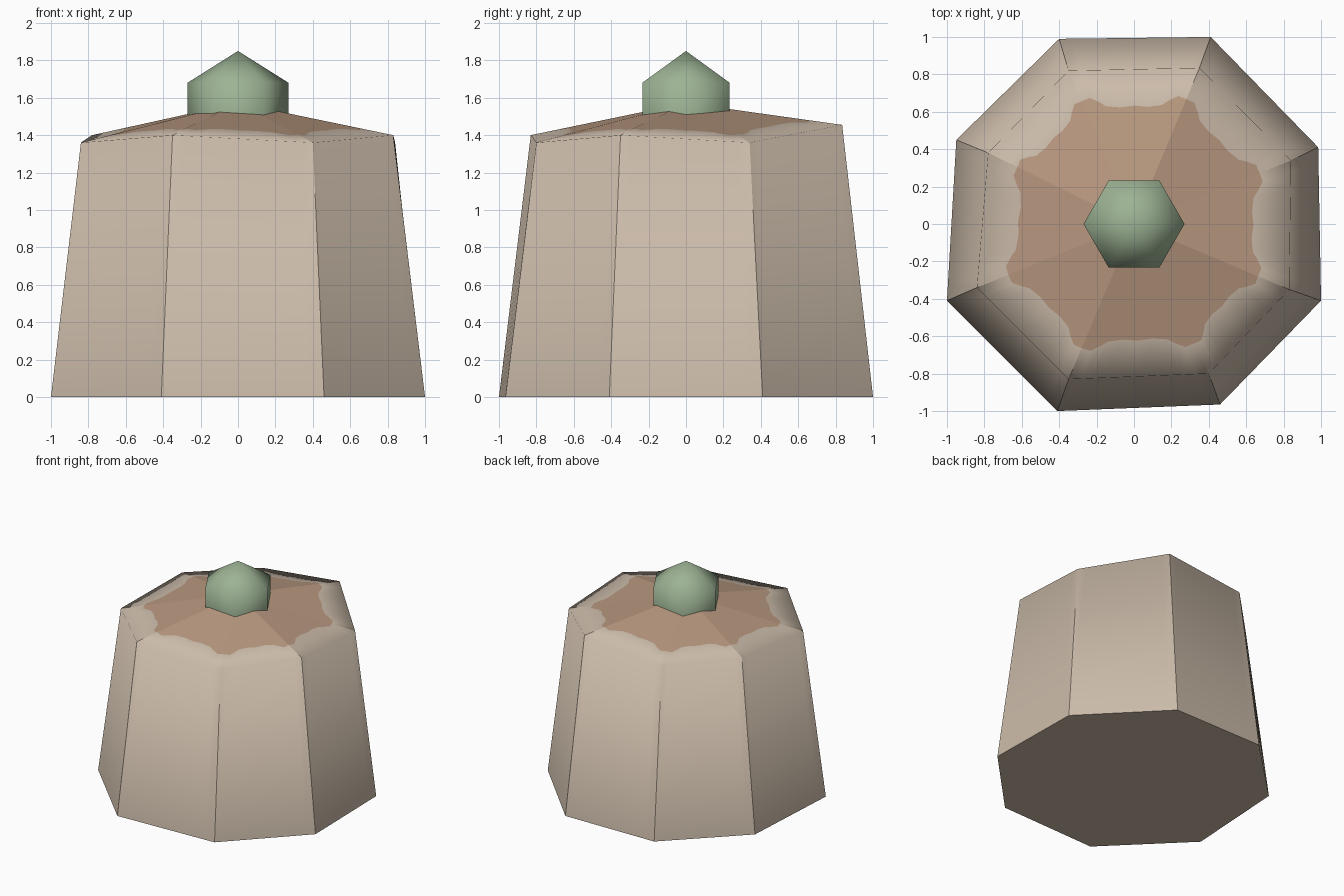
import bpy, bmesh, math
from mathutils import Vector

if "Cube" in bpy.data.objects:
    bpy.data.objects.remove(bpy.data.objects["Cube"])


def material(name, rgb):
    m = bpy.data.materials.new(name)
    m.diffuse_color = (*rgb, 1)
    m.use_nodes = True
    m.node_tree.nodes["Principled BSDF"].inputs["Base Color"].default_value = m.diffuse_color
    return m


beige = material("pale beige", (0.60, 0.50, 0.40))
brown = material("warm brown", (0.48, 0.315, 0.215))
green = material("sage green", (0.335, 0.45, 0.295))


def finish(bm, name, mats):
    bmesh.ops.recalc_face_normals(bm, faces=bm.faces)
    for f in bm.faces:
        f.smooth = True
    me = bpy.data.meshes.new(name)
    bm.to_mesh(me)
    bm.free()
    for m in mats:
        me.materials.append(m)
    ob = bpy.data.objects.new(name, me)
    bpy.context.collection.objects.link(ob)
    return ob


# Slightly irregular octagon at the base and at the rim
base = [(0.41, 1.0, 0), (-0.40, 0.99, 0), (-0.95, 0.45, 0), (-1.0, -0.41, 0),
        (-0.41, -1.0, 0), (0.46, -0.965, 0), (1.0, -0.41, 0), (0.985, 0.41, 0)]
rim = [(0.35, 0.835, 1.455), (-0.35, 0.82, 1.385), (-0.78, 0.38, 1.40), (-0.84, -0.34, 1.36),
       (-0.35, -0.83, 1.40), (0.40, -0.80, 1.36), (0.83, -0.35, 1.40), (0.84, 0.34, 1.36)]
base = [Vector(p) for p in base]
rim = [Vector(p) for p in rim]
apex_co = Vector((0, 0, 1.572))

# Outline of the brown patch within one sector: (position along side, share of roof)
patch = [(0, 0.80), (0.09, 0.82), (0.17, 0.79), (0.22, 0.765), (0.36, 0.755),
         (0.5, 0.765), (0.64, 0.755), (0.78, 0.765), (0.83, 0.79), (0.91, 0.82)]

# Tapered body with shallow roof, column by column
bm = bmesh.new()
apex = bm.verts.new(apex_co)
cols = []
for i in range(8):
    j = (i + 1) % 8
    for t, share in patch:
        b = base[i].lerp(base[j], t)
        r = rim[i].lerp(rim[j], t)
        cols.append([bm.verts.new(p) for p in (b, r, apex_co.lerp(r, share))])
n = len(cols)
for k in range(n):
    a, c = cols[k], cols[(k + 1) % n]
    bm.faces.new((a[0], c[0], c[1], a[1]))
    bm.faces.new((a[1], c[1], c[2], a[2]))
    bm.faces.new((a[2], c[2], apex)).material_index = 1
bm.faces.new([c[0] for c in reversed(cols)])

# Creases between the eight sectors and around the base
for k in range(n):
    a, c = cols[k], cols[(k + 1) % n]
    bm.edges.get((a[0], c[0])).smooth = False
    if k % len(patch) == 0:
        for p, q in ((a[0], a[1]), (a[1], a[2]), (a[2], apex)):
            bm.edges.get((p, q)).smooth = False
finish(bm, "body", [beige, brown])

# Six-sided pointed knob on top
bm = bmesh.new()
rings = []
for z in (1.5, 1.68):
    rings.append([bm.verts.new((0.27 * math.cos(math.radians(60 * k)),
                                0.27 * math.sin(math.radians(60 * k)), z)) for k in range(6)])
tip = bm.verts.new((0, 0, 1.85))
low, high = rings
for k in range(6):
    m = (k + 1) % 6
    bm.faces.new((low[k], low[m], high[m], high[k]))
    bm.faces.new((high[k], high[m], tip))
bottom = bm.faces.new(list(reversed(low)))
for e in bottom.edges:
    e.smooth = False
finish(bm, "top_knob", [green])
